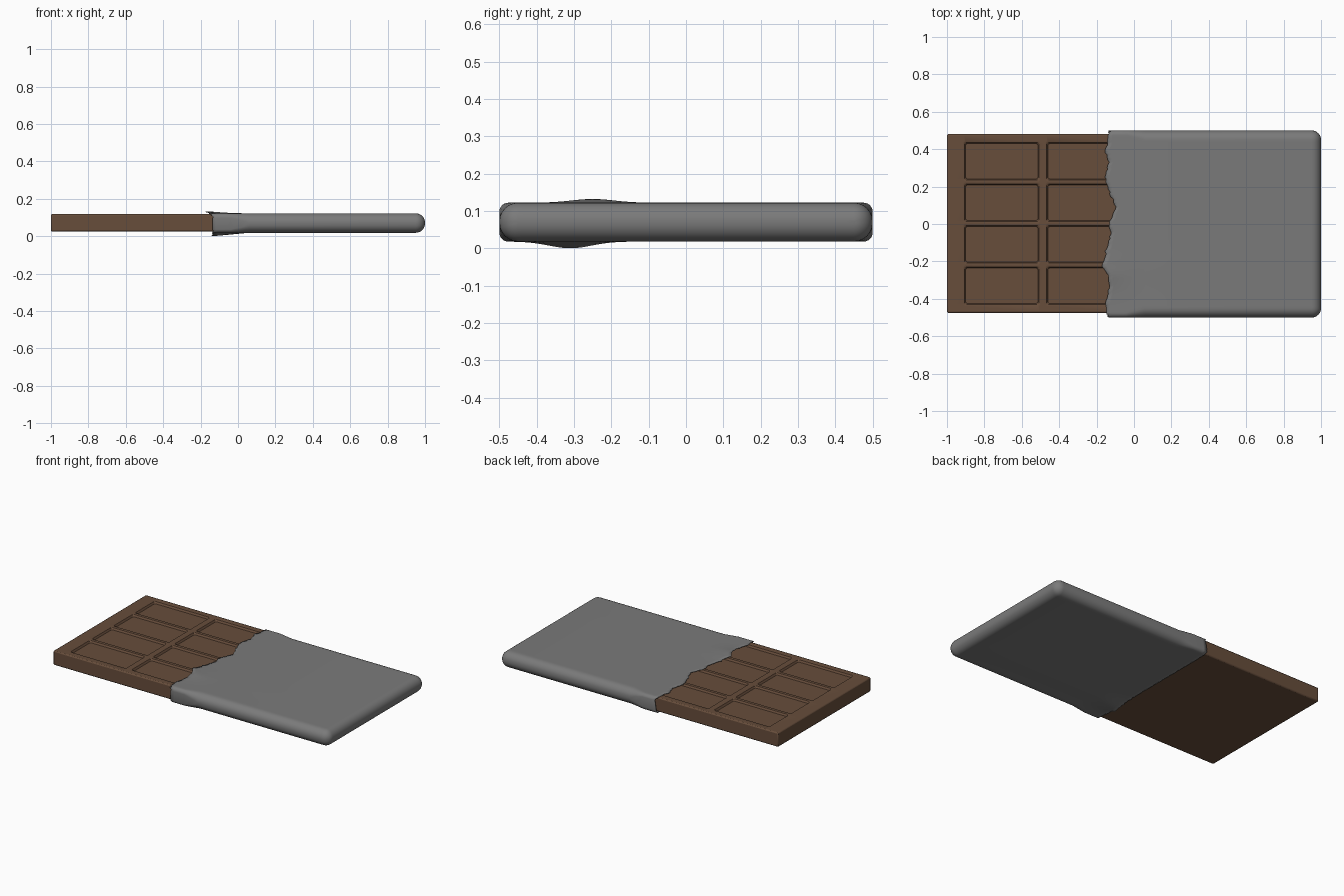
import bpy, bmesh, math, random
from mathutils import Vector, Matrix

random.seed(4)
if "Cube" in bpy.data.objects:
    bpy.data.objects.remove(bpy.data.objects["Cube"], do_unlink=True)


def make_material(name, color):
    m = bpy.data.materials.new(name)
    m.use_nodes = True
    m.diffuse_color = color
    m.node_tree.nodes["Principled BSDF"].inputs["Base Color"].default_value = color
    return m


def make_object(name, bm, mat):
    bmesh.ops.recalc_face_normals(bm, faces=bm.faces)
    me = bpy.data.meshes.new(name)
    bm.to_mesh(me)
    bm.free()
    me.materials.append(mat)
    ob = bpy.data.objects.new(name, me)
    bpy.context.collection.objects.link(ob)
    return ob


def smooth(ob, degrees):
    bpy.ops.object.select_all(action='DESELECT')
    ob.select_set(True)
    bpy.context.view_layer.objects.active = ob
    bpy.ops.object.shade_smooth_by_angle(angle=math.radians(degrees))


def box(lo, hi):
    bm = bmesh.new()
    lo, hi = Vector(lo), Vector(hi)
    bmesh.ops.create_cube(bm, size=1, matrix=Matrix.Translation((lo + hi) / 2)
                          @ Matrix.Diagonal((*(hi - lo), 1)))
    return bm


chocolate = make_material("chocolate brown", (0.136, 0.075, 0.044, 1))
foil = make_material("wrapper grey", (0.196, 0.196, 0.196, 1))

# Exposed bar: cut along the cell borders, then sink each cell
columns = [(-0.907, -0.507), (-0.467, -0.067)]
rows = [(0.0025 + 0.222 * (i - 1.5) - 0.101, 0.0025 + 0.222 * (i - 1.5) + 0.101)
        for i in range(4)]
bm = box((-1, -0.475, 0.025), (-0.04, 0.48, 0.118))
for axis, spans in ((0, columns), (1, rows)):
    for value in (v for span in spans for v in span):
        point, normal = Vector(), Vector()
        point[axis], normal[axis] = value, 1
        bmesh.ops.bisect_plane(bm, geom=bm.verts[:] + bm.edges[:] + bm.faces[:],
                               plane_co=point, plane_no=normal)
bm.normal_update()
cells = []
for f in bm.faces:
    c = f.calc_center_median()
    if (f.normal.z > 0.9 and any(a < c.x < b for a, b in columns)
            and any(a < c.y < b for a, b in rows)):
        cells.append(f)
bmesh.ops.inset_individual(bm, faces=cells, thickness=0.010, depth=-0.012)
bar = make_object("chocolate_bar", bm, chocolate)
bevel = bar.modifiers.new("soft_edges", 'BEVEL')
bevel.width = 0.007
bevel.segments = 2
bevel.limit_method = 'ANGLE'
bevel.angle_limit = math.radians(60)

# Part of the bar hidden inside the wrapper
make_object("inner_bar", box((-0.04, -0.44, 0.03), (0.94, 0.44, 0.11)), chocolate)

# Wrapper: rounded sections lofted from the torn mouth to the round closed end
TEAR = [(-0.5, -0.14), (-0.4, -0.15), (-0.33, -0.128), (-0.29, -0.133), (-0.23, -0.17),
        (-0.14, -0.15), (-0.07, -0.125), (0.01, -0.135), (0.09, -0.095), (0.17, -0.13),
        (0.24, -0.155), (0.33, -0.135), (0.38, -0.152), (0.5, -0.13)]
HALF_Y, HALF_Z, MID_Z, ROUND = 0.5, 0.052, 0.07, 0.05
STEPS, ARC = 72, 6


def tear_x(y):
    for (y0, x0), (y1, x1) in zip(TEAR, TEAR[1:]):
        if y <= y1:
            return x0 + (x1 - x0) * max(0, y - y0) / (y1 - y0)
    return TEAR[-1][1]


def section(hy, hz, r):
    """Closed outline of a rounded rectangle as (y, z) offsets."""
    half = [((hy - r) * (2 * i / STEPS - 1), hz) for i in range(STEPS + 1)]
    for start in (90, 0):
        sign = 1 if start else -1
        for k in range(0 if sign < 0 else 1, ARC):
            a = math.radians(start - 90 * k / ARC)
            half.append((hy - r + r * math.cos(a), sign * (hz - r) + r * math.sin(a)))
    return half + [(-y, -z) for y, z in half]


def hump(y, centre, width):
    return math.exp(-((y - centre) / width) ** 2)


bm = bmesh.new()
rings = []
count = len(section(HALF_Y, HALF_Z, 0.02))
jag = [random.uniform(-0.006, 0.006) for _ in range(count)]

# Torn mouth: squarer corners, with a lifted flap above and a bulge below
for t in (0, 0.12, 0.3, 0.5, 0.75, 1):
    ring = []
    corner = 0.024 + (ROUND - 0.024) * max(0, (t - 0.5) / 0.5)
    for i, (y, z) in enumerate(section(HALF_Y, HALF_Z, corner)):
        if z > 0.03:
            x0 = tear_x(y) + jag[i]
            lift = 0.010 * hump(y, -0.25, 0.08) * (1 - t) ** 2
        else:
            x0 = -0.135 + (jag[i] * (0.3 + hump(y, -0.3, 0.1)) if z < -0.03 else 0)
            lift = -0.018 * hump(y, -0.31, 0.08) * (1 - t) if z < -0.03 else 0
        ring.append(bm.verts.new((x0 + (0.06 - x0) * t, y, MID_Z + z + lift)))
    rings.append(ring)

# Rounded closed end
for k in range(9):
    a = math.radians(86 * k / 8)
    d = ROUND * (1 - math.cos(a))
    rings.append([bm.verts.new((1 - ROUND + ROUND * math.sin(a), y, MID_Z + z))
                  for y, z in section(HALF_Y - d, HALF_Z - d, max(ROUND - d, 0.001))])

for a, b in zip(rings, rings[1:]):
    for i in range(count):
        j = (i + 1) % count
        bm.faces.new((a[i], a[j], b[j], b[i]))
bm.faces.new(rings[-1])
wrapper = make_object("torn_wrapper", bm, foil)
shell = wrapper.modifiers.new("foil_thickness", 'SOLIDIFY')
shell.thickness = 0.003
shell.offset = -1

smooth(bar, 30)
smooth(wrapper, 40)
